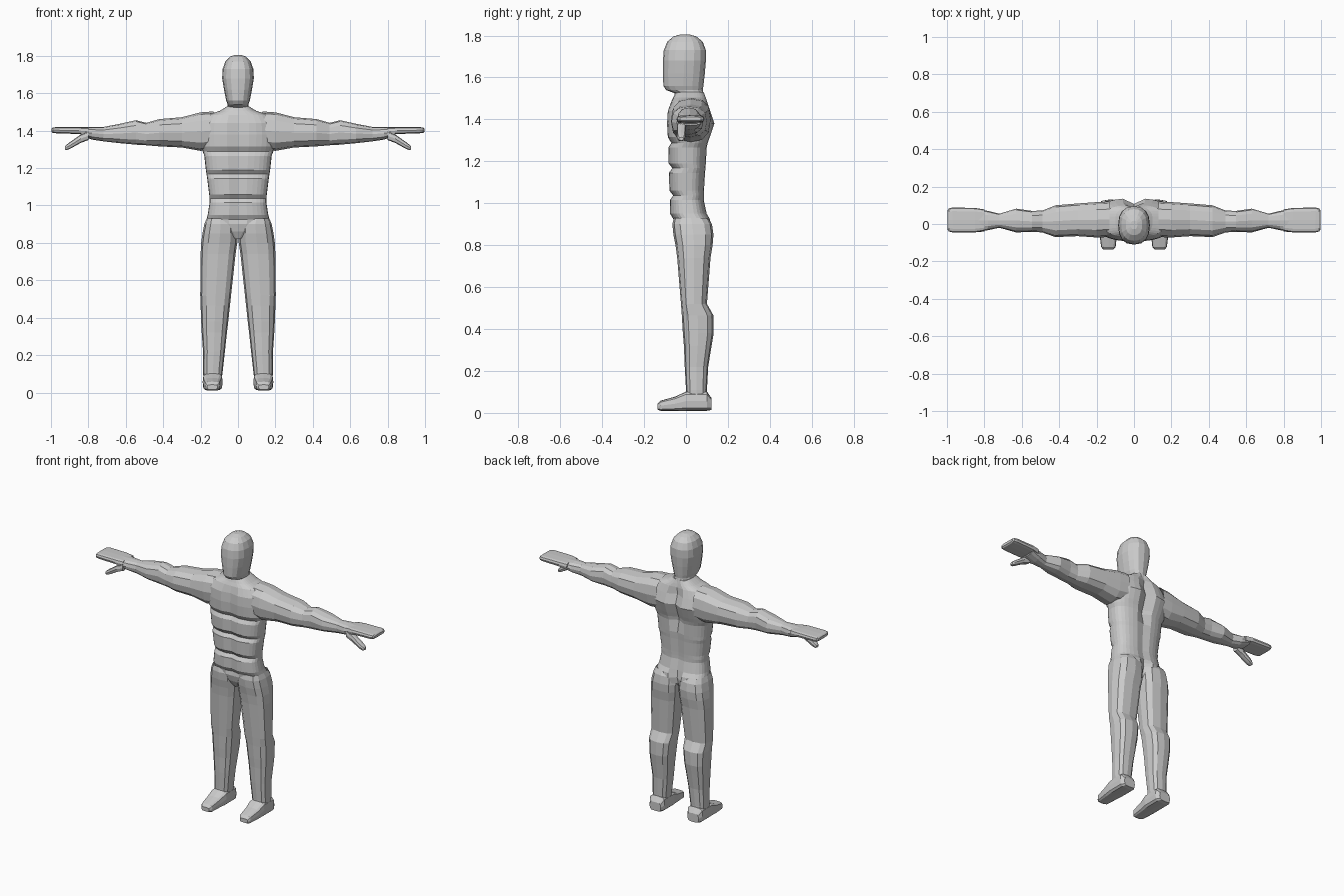
import bpy, bmesh, math

skin = bpy.data.materials.new("plain grey")
skin.diffuse_color = (0.6, 0.6, 0.6, 1)


def loft(name, axis, sections, n=12, p=2.5, caps=(True, True), warp=None, mirror=False):
    """Skin rounded-box rings; section = (position, u_low, u_high, v_low, v_high)."""
    bm = bmesh.new()
    rings = []
    for t, u0, u1, v0, v1 in sections:
        ring = []
        for i in range(n):
            a = 2 * math.pi * i / n
            c, s = math.cos(a), math.sin(a)
            u = (u0 + u1) / 2 + (u1 - u0) / 2 * math.copysign(abs(c) ** (2 / p), c)
            v = (v0 + v1) / 2 + (v1 - v0) / 2 * math.copysign(abs(s) ** (2 / p), s)
            co = {"x": (t, u, v), "y": (u, t, v), "z": (u, v, t)}[axis]
            ring.append(bm.verts.new(warp(*co) if warp else co))
        rings.append(ring)
    for a, b in zip(rings, rings[1:]):
        for i in range(n):
            j = (i + 1) % n
            bm.faces.new((a[i], a[j], b[j], b[i]))
    if caps[0]:
        bm.faces.new(rings[0][::-1])
    if caps[1]:
        bm.faces.new(rings[-1])
    bmesh.ops.recalc_face_normals(bm, faces=bm.faces)
    me = bpy.data.meshes.new(name)
    bm.to_mesh(me)
    bm.free()
    me.materials.append(skin)
    ob = bpy.data.objects.new(name, me)
    bpy.context.collection.objects.link(ob)
    if mirror:
        m = ob.modifiers.new("mirror", "MIRROR")
        m.use_mirror_merge = False
    return ob


# Torso: the front depth dips at each muscle row, the warp adds the centre lines
def torso_lines(x, y, z):
    if abs(x) < 0.006:
        if y < 0 and 0.92 < z < 1.45:
            y += 0.012
        elif y > 0:
            y -= 0.03 if z < 0.93 or 1.25 < z < 1.48 else 0.01
    return x, y, z


torso = [  # height, half width, front, back
    (0.82, 0.02, -0.03, 0.08), (0.86, 0.09, -0.05, 0.11), (0.90, 0.155, -0.06, 0.12),
    (0.925, 0.168, -0.062, 0.115), (0.95, 0.162, -0.077, 0.10), (1.015, 0.152, -0.078, 0.086),
    (1.037, 0.152, -0.062, 0.086), (1.06, 0.154, -0.08, 0.087), (1.145, 0.165, -0.083, 0.092),
    (1.167, 0.168, -0.066, 0.094), (1.19, 0.172, -0.084, 0.096), (1.265, 0.18, -0.086, 0.10),
    (1.288, 0.188, -0.071, 0.105), (1.315, 0.195, -0.088, 0.115), (1.38, 0.2, -0.092, 0.137),
    (1.44, 0.195, -0.088, 0.117), (1.485, 0.165, -0.07, 0.102), (1.505, 0.10, -0.06, 0.095),
    (1.53, 0.058, -0.05, 0.085)]
loft("torso", "z", [(z, -w, w, f, b) for z, w, f, b in torso], n=32, p=2.7, warp=torso_lines)

# Head and neck
head = [
    (1.50, 0.062, -0.05, 0.088), (1.525, 0.055, -0.055, 0.082), (1.54, 0.055, -0.095, 0.08),
    (1.56, 0.063, -0.108, 0.083), (1.62, 0.075, -0.11, 0.09), (1.68, 0.085, -0.11, 0.095),
    (1.73, 0.082, -0.106, 0.095), (1.77, 0.068, -0.09, 0.08), (1.795, 0.044, -0.06, 0.05),
    (1.805, 0.018, -0.028, 0.018)]
loft("head", "z", [(z, -w, w, f, b) for z, w, f, b in head], n=16, p=2.4, caps=(False, True))

# Arms, from shoulder to wrist
loft("arm", "x", [
    (0.13, -0.07, 0.12, 1.30, 1.503), (0.20, -0.072, 0.117, 1.292, 1.498),
    (0.30, -0.065, 0.11, 1.31, 1.472), (0.42, -0.07, 0.10, 1.316, 1.462),
    (0.49, -0.045, 0.072, 1.322, 1.442), (0.545, -0.042, 0.07, 1.325, 1.456),
    (0.63, -0.045, 0.082, 1.333, 1.437), (0.72, -0.02, 0.055, 1.343, 1.42),
    (0.78, -0.033, 0.07, 1.352, 1.42), (0.84, -0.04, 0.08, 1.372, 1.418)],
    caps=(False, True), mirror=True)

# Mitten hands
loft("hand", "x", [
    (0.80, -0.036, 0.078, 1.375, 1.417), (0.85, -0.045, 0.086, 1.382, 1.419),
    (0.97, -0.045, 0.088, 1.386, 1.419), (0.99, -0.04, 0.083, 1.388, 1.417),
    (0.997, -0.03, 0.073, 1.394, 1.411)], p=4, mirror=True)

# Thumbs, pointing out and down
loft("thumb", "x", [
    (0.80, -0.04, 0.0, 1.35, 1.395), (0.84, -0.044, 0.0, 1.335, 1.38),
    (0.90, -0.044, -0.002, 1.302, 1.338), (0.918, -0.04, -0.006, 1.296, 1.324),
    (0.926, -0.034, -0.012, 1.30, 1.315)], n=8, p=3, mirror=True)

# Legs, from hip to ankle
loft("leg", "z", [
    (0.93, 0.03, 0.168, -0.058, 0.105), (0.90, 0.006, 0.18, -0.065, 0.124),
    (0.85, 0.002, 0.19, -0.06, 0.131), (0.80, 0.004, 0.197, -0.05, 0.127),
    (0.74, 0.013, 0.2, -0.042, 0.117), (0.52, 0.037, 0.202, -0.024, 0.10),
    (0.465, 0.043, 0.2, -0.02, 0.131), (0.38, 0.052, 0.197, -0.015, 0.132),
    (0.32, 0.059, 0.194, -0.01, 0.122), (0.22, 0.07, 0.187, -0.006, 0.106),
    (0.11, 0.082, 0.187, 0.0, 0.10), (0.08, 0.086, 0.185, 0.0, 0.10)],
    p=2.8, caps=(False, False), mirror=True)

# Feet, from toe to heel
loft("foot", "y", [
    (-0.137, 0.11, 0.165, 0.016, 0.042), (-0.122, 0.098, 0.176, 0.01, 0.058),
    (-0.05, 0.09, 0.185, 0.01, 0.078), (0.0, 0.082, 0.189, 0.01, 0.102),
    (0.10, 0.082, 0.189, 0.01, 0.102), (0.122, 0.096, 0.175, 0.014, 0.07)],
    p=4, mirror=True)
